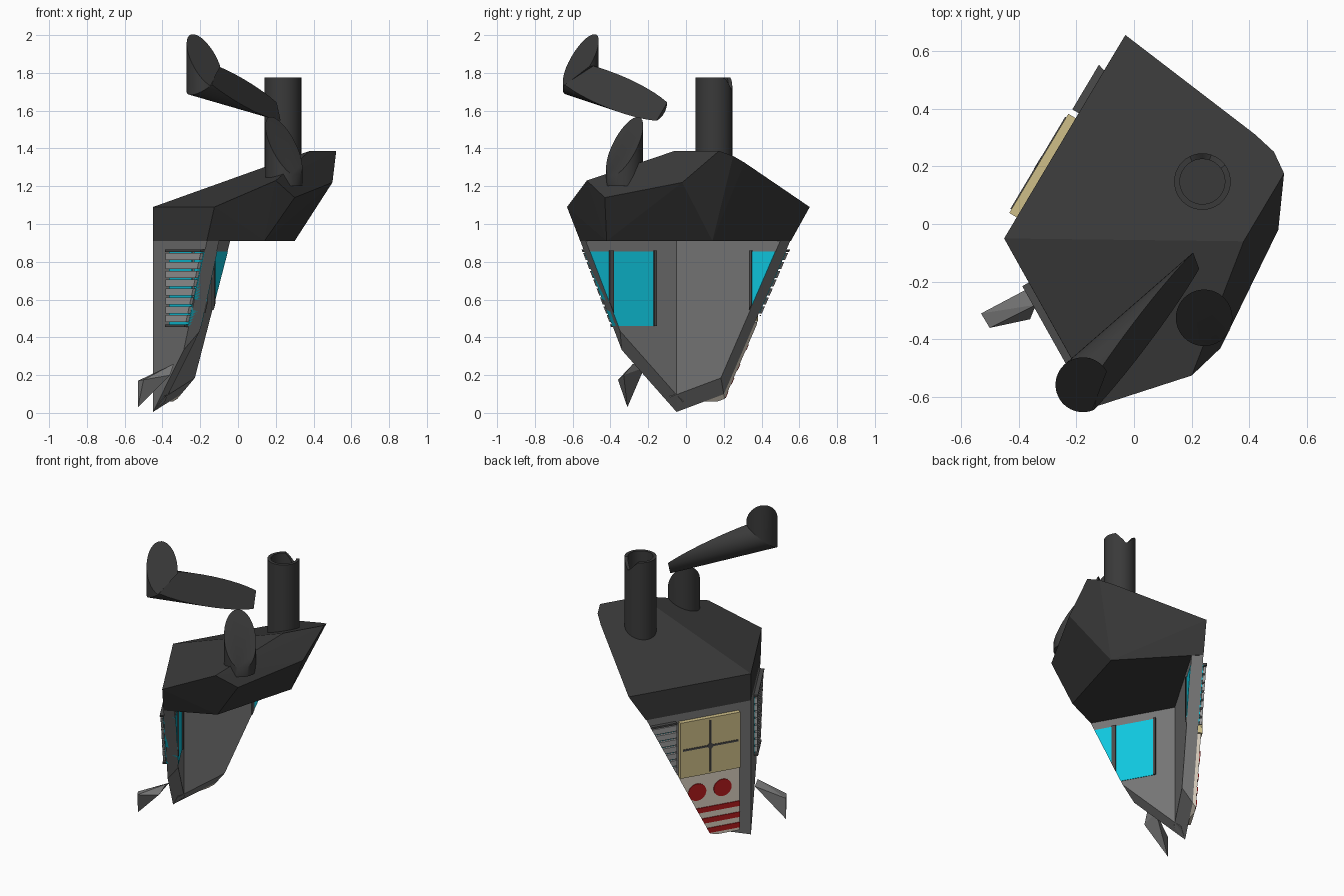
import bpy, bmesh, math
from mathutils import Vector as V

if "Cube" in bpy.data.objects:
    bpy.data.objects.remove(bpy.data.objects["Cube"])

def mat(name, rgb):
    m = bpy.data.materials.new(name)
    m.diffuse_color = (*rgb, 1)
    m.use_nodes = True
    m.node_tree.nodes["Principled BSDF"].inputs["Base Color"].default_value = m.diffuse_color
    return m

ROOF = mat("charcoal", (0.042, 0.042, 0.042))
WALL = mat("wall grey", (0.18, 0.18, 0.18))
GLASS = mat("cyan glass", (0.005, 0.58, 0.75))
SLAT = mat("slat grey", (0.36, 0.36, 0.36))
CREAM = mat("cream", (0.62, 0.52, 0.25))
PANEL = mat("off white", (0.72, 0.65, 0.54))
RED = mat("red", (0.45, 0.01, 0.012))
DARK = mat("frame grey", (0.07, 0.07, 0.07))

def finish(bm, name, m, smooth=False):
    bmesh.ops.recalc_face_normals(bm, faces=bm.faces)
    me = bpy.data.meshes.new(name)
    bm.to_mesh(me)
    bm.free()
    me.materials.append(m)
    ob = bpy.data.objects.new(name, me)
    bpy.context.collection.objects.link(ob)
    if smooth:
        bpy.ops.object.select_all(action='DESELECT')
        ob.select_set(True)
        bpy.context.view_layer.objects.active = ob
        bpy.ops.object.shade_smooth_by_angle(angle=math.radians(35))
    return ob

def hull(pts):
    bm = bmesh.new()
    for p in pts:
        bm.verts.new(p)
    r = bmesh.ops.convex_hull(bm, input=bm.verts)
    junk = [v for v in r["geom_interior"] + r["geom_unused"] if isinstance(v, bmesh.types.BMVert)]
    bmesh.ops.delete(bm, geom=list(set(junk)), context='VERTS')
    bmesh.ops.dissolve_limit(bm, angle_limit=0.02, verts=bm.verts, edges=bm.edges)
    return bm

def solid(name, pts, m, planes=(), smooth=False):
    """Convex solid cut by planes (point, outward normal)."""
    bm = hull(pts)
    for co, no in planes:
        bmesh.ops.bisect_plane(bm, geom=bm.verts[:] + bm.edges[:] + bm.faces[:],
                               plane_co=co, plane_no=no, clear_outer=True)
        left = [v.co.copy() for v in bm.verts]
        bm.free()
        if len(left) < 4:
            return
        bm = hull(left)
    finish(bm, name, m, smooth)

def plane(a, b, c, inside):
    a, b, c = V(a), V(b), V(c)
    n = (b - a).cross(c - a).normalized()
    return (a, -n if (V(inside) - a).dot(n) > 0 else n)

def ring(center, axis, r, n=40):
    q = V(axis).normalized().to_track_quat('Z', 'Y')
    return [V(center) + q @ V((r * math.cos(t * math.tau / n), r * math.sin(t * math.tau / n), 0)) for t in range(n)]

# Roof: chunk of a six-sided roof
A = V((-0.45, -0.05, 0))
solid("roof", [
    (-0.45, -0.05, 1.09), (-0.03, 0.655, 1.09), (-0.125, -0.63, 1.09),
    (-0.45, -0.05, 0.91), (-0.09, 0.555, 0.91), (-0.165, -0.56, 0.91),
    (0.20, -0.525, 1.23), (0.30, -0.43, 1.14), (0.50, -0.02, 1.22),
    (0.52, 0.175, 1.387), (0.485, 0.25, 1.36), (0.42, 0.31, 1.325),
    (0.38, -0.06, 1.387), (0.14, -0.42, 0.91), (0.30, 0.14, 0.91)], ROOF)

# Wall helper: s runs along the wall from the corner, d goes inward, z up
IN = (-0.42, -0.05, 0.8)
FOOT, FOOT_IN = (-0.45, -0.05, 0.005), (-0.37, -0.05, 0.095)
WALLS = {
    "back": (V((0.512, 0.859, 0)), V((0.859, -0.512, 0)),
             [plane((-0.09, 0.55, 0.91), (0.30, 0.14, 0.91), (-0.30, 0.20, 0.10), IN),
              plane(FOOT, (-0.30, 0.20, 0.10), FOOT_IN, IN)]),
    "front": (V((0.489, -0.872, 0)), V((0.872, 0.489, 0)),
              [plane((-0.165, -0.56, 0.91), (0.14, -0.42, 0.91), (-0.29, -0.34, 0.33), IN),
               plane(FOOT, (-0.29, -0.34, 0.33), FOOT_IN, IN)]),
}

def on_wall(w, name, outline, d0, d1, m):
    t, n, cuts = WALLS[w]
    solid(w + "_" + name, [A + t * s + n * d + V((0, 0, z)) for s, z in outline for d in (d0, d1)], m, cuts)

def rect(s0, s1, z0, z1):
    return [(s0, z0), (s1, z0), (s1, z1), (s0, z1)]

# Walls, glass and slatted shutters
for w, panes in (("back", [(0.51, 0.80)]), ("front", [(0.18, 0.425), (0.45, 0.80)])):
    on_wall(w, "wall", rect(0, 0.85, -0.1, 0.912), 0, 0.07, WALL)
    for i, (s0, s1) in enumerate(panes):
        on_wall(w, f"window_{i}", rect(s0, s1, 0.46, 0.855), -0.004, 0.073, GLASS)
    start = panes[0][0] - 0.005
    for i in range(8):
        z = 0.48 + 0.047 * i
        on_wall(w, f"slat_{i}", rect(start, 0.85, z, z + 0.037), -0.022, -0.006, SLAT)
    for z in (0.455, 0.853):
        on_wall(w, f"shutter_rail_{z}", rect(start, 0.85, z, z + 0.012), -0.026, 0, DARK)

# Inner window posts
on_wall("front", "inner_post_a", rect(0.425, 0.45, 0.46, 0.86), 0.07, 0.08, DARK)
on_wall("back", "inner_post", rect(0.495, 0.51, 0.46, 0.86), 0.07, 0.08, DARK)
on_wall("front", "inner_post_b", rect(0.165, 0.18, 0.46, 0.86), 0.07, 0.08, DARK)

# Cream window with cross bars
on_wall("back", "cream_window", rect(0.085, 0.485, 0.485, 0.86), -0.03, 0, CREAM)
on_wall("back", "bar_upright", rect(0.279, 0.291, 0.50, 0.845), -0.034, -0.03, DARK)
on_wall("back", "bar_across", rect(0.10, 0.47, 0.666, 0.678), -0.034, -0.03, DARK)
on_wall("back", "bar_diamond", [(0.26, 0.672), (0.285, 0.647), (0.31, 0.672), (0.285, 0.697)], -0.035, -0.03, DARK)

# Painted panel with discs and stripes
on_wall("back", "panel", rect(0.085, 0.485, 0.06, 0.48), -0.02, 0, PANEL)
for i, s in enumerate((0.20, 0.37)):
    disc = [(s + 0.06 * math.cos(k * math.tau / 24), 0.37 + 0.057 * math.sin(k * math.tau / 24)) for k in range(24)]
    on_wall("back", f"disc_{i}", disc, -0.025, -0.02, RED)
for i, z in enumerate((0.225, 0.15, 0.08)):
    on_wall("back", f"stripe_{i}", rect(0.085, 0.485, z, z + 0.034), -0.025, -0.02, RED)

# Loose wall splinter
solid("splinter", [(-0.53, -0.31, 0.03), (-0.53, -0.31, 0.17), (-0.50, -0.36, 0.175), (-0.36, -0.22, 0.24),
                   (-0.34, -0.28, 0.26), (-0.36, -0.33, 0.20), (-0.40, -0.27, 0.19)], WALL)

# Whole chimney: hollow pipe with a chipped rim
bm = bmesh.new()
N = 40
rows = []
for r, z, rim in ((0.098, 1.22, 0), (0.098, 1.775, 1), (0.078, 1.775, 1), (0.078, 1.62, 0)):
    row = []
    for k in range(N):
        a = k * math.tau / N
        dip = rim * 0.07 * max(0, 1 - abs(math.degrees(a) - 75) / 40)
        row.append(bm.verts.new((0.237 + r * math.cos(a), 0.147 + r * math.sin(a), z - dip)))
    rows.append(row)
for lo, hi in zip(rows, rows[1:]):
    for k in range(N):
        bm.faces.new((lo[k], lo[(k + 1) % N], hi[(k + 1) % N], hi[k]))
bm.faces.new(rows[-1])
bm.faces.new(rows[0])
finish(bm, "chimney", ROOF, True)

# Broken chimney stub, sliced at a slant
stub = (0.243, -0.325)
solid("chimney_stub", ring((*stub, 1.2), (0, 0, 1), 0.098) + ring((*stub, 1.7), (0, 0, 1), 0.098), ROOF,
      [(V((0.172, -0.255, 1.57)), V((1.13, -1.13, 1)).normalized())], True)

# Flying elbow: two sliced pipes meeting at a mitre
C = V((-0.177, -0.557, 1.76))
u = V((0.31, 0.27, -0.09)).normalized()
mitre = (V((0, 0, 1)) - u).normalized()
R = 0.095
solid("elbow_upright", ring(C - V((0, 0, 0.25)), (0, 0, 1), R) + ring(C + V((0, 0, 0.4)), (0, 0, 1), R), ROOF,
      [(C, -mitre), plane((-0.24, -0.49, 2.0), (-0.10, -0.52, 1.83), (-0.20, -0.65, 1.78), (-0.26, -0.5, 1.7))], True)
solid("elbow_spout", ring(C - u * 0.25, u, R) + ring(C + u * 0.6, u, R), ROOF,
      [(C, mitre), plane((-0.11, -0.50, 1.83), (0.12, -0.29, 1.61), (-0.10, -0.64, 1.67), (-0.27, -0.5, 1.7))], True)
